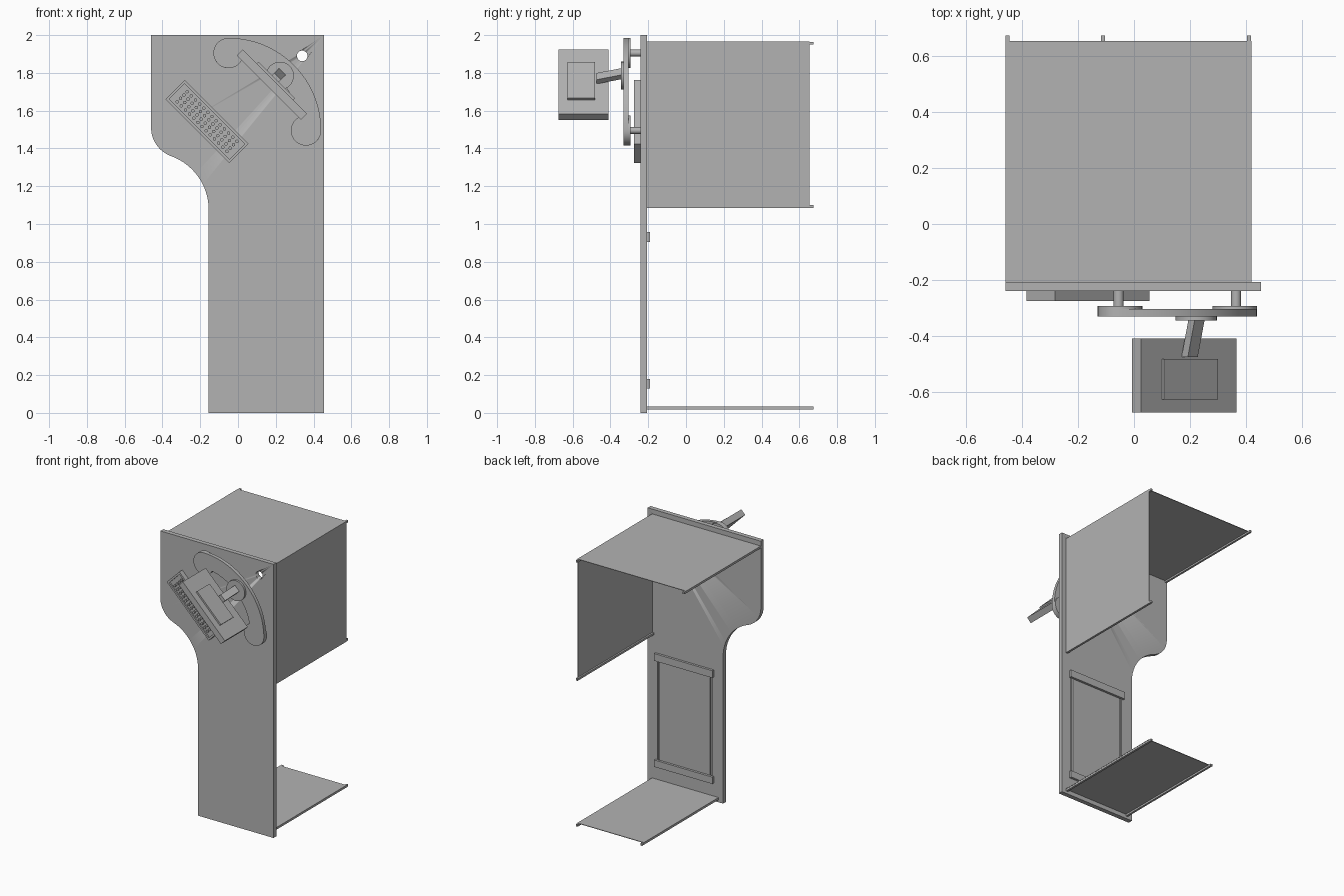
import bpy, bmesh
from math import sin, cos, radians
from mathutils import Matrix, Vector

if "Cube" in bpy.data.objects:
    bpy.data.objects.remove(bpy.data.objects["Cube"], do_unlink=True)

grey = bpy.data.materials.new("plain_grey")
grey.use_nodes = True
GREY = (0.45, 0.45, 0.45, 1)
grey.diffuse_color = GREY
grey.node_tree.nodes["Principled BSDF"].inputs["Base Color"].default_value = GREY

DIAGONAL = radians(45)


def finish(name, bm, smooth=False):
    bmesh.ops.recalc_face_normals(bm, faces=bm.faces)
    mesh = bpy.data.meshes.new(name)
    bm.to_mesh(mesh)
    bm.free()
    mesh.materials.append(grey)
    ob = bpy.data.objects.new(name, mesh)
    bpy.context.scene.collection.objects.link(ob)
    if smooth:
        bpy.ops.object.select_all(action="DESELECT")
        ob.select_set(True)
        bpy.context.view_layer.objects.active = ob
        bpy.ops.object.shade_smooth_by_angle(angle=radians(30))
    return ob


def box(name, x, y, z):
    """Box from its (low, high) range on each axis."""
    bm = bmesh.new()
    mid = [sum(r) / 2 for r in (x, y, z)]
    size = [r[1] - r[0] for r in (x, y, z)]
    bmesh.ops.create_cube(bm, size=1, matrix=Matrix.Translation(mid) @ Matrix.Diagonal((*size, 1)))
    return finish(name, bm)


def slab(name, outline, y):
    """Outline in x and z, extruded through a range of y."""
    bm = bmesh.new()
    face = bm.faces.new([bm.verts.new((px, y[0], pz)) for px, pz in outline])
    new = bmesh.ops.extrude_face_region(bm, geom=[face])["geom"]
    verts = [v for v in new if isinstance(v, bmesh.types.BMVert)]
    bmesh.ops.translate(bm, vec=(0, y[1] - y[0], 0), verts=verts)
    return finish(name, bm, smooth=True)


def arc(cx, cz, r, start, end, steps=16):
    angles = [radians(start + (end - start) * i / steps) for i in range(steps + 1)]
    return [(cx + r * cos(a), cz + r * sin(a)) for a in angles]


def disc(name, cx, cz, r, y, steps=32):
    return slab(name, arc(cx, cz, r, 0, 360, steps)[:-1], y)


def cut(target, cutter):
    cutter.hide_render = True
    cutter.hide_viewport = True
    mod = target.modifiers.new("cut", "BOOLEAN")
    mod.operation = "DIFFERENCE"
    mod.solver = "EXACT"
    mod.object = cutter


# Front panel with a stepped, S-curved side
FRONT, BACK = -0.24, -0.207
outline = [(0.455, 0), (0.455, 2), (-0.46, 2)]
outline += arc(-0.30, 1.51, 0.16, 180, 250)
outline += arc(-0.458, 1.075, 0.303, 70, 0)[1:]
outline += [(-0.155, 0)]
panel = slab("front_panel", outline, (FRONT, BACK))
cut(panel, disc("round_hole_cutter", 0.34, 1.89, 0.028, (-0.3, -0.1)))

# Access door on the back: two rails and two grooves
for name, z in (("upper_rail", (0.905, 0.958)), ("lower_rail", (0.13, 0.18))):
    box(name, (-0.08, 0.39), (BACK, -0.19), z)
for side, x in (("left", 0.36), ("right", -0.065)):
    cut(panel, box(side + "_groove_cutter", (x, x + 0.015), (-0.22, -0.1), (0.15, 0.93)))

# Cabinet sheets
T = 0.004
DEPTH = (BACK, 0.655)
box("top_sheet", (-0.46, 0.42), DEPTH, (1.965 - T, 1.965))
box("side_sheet", (0.42 - T, 0.42), DEPTH, (1.085, 1.965))
box("floor_sheet", (-0.118, 0.42), DEPTH, (0.035 - T, 0.035))

# Square rods that carry the sheets
W = 0.015
rods = {"top_right": (-0.46, 1.949), "top_left": (0.404, 1.949), "side_lower": (0.404, 1.085),
        "floor_right": (-0.118, 0.018), "floor_left": (0.404, 0.018)}
for name, (x, z) in rods.items():
    box(name + "_rod", (x, x + W), (BACK, 0.675), (z, z + W))

# Crescent plate with round lobes, held off the panel by posts
cx, cz, mid, lobe = -0.05, 1.495, 0.41, 0.08
crescent = arc(cx, cz, mid + lobe, 0, 90, 32)
crescent += arc(cx, cz + mid, lobe, 90, 333, 24)[1:]
crescent += arc(cx, cz, 0.38, 79, 11, 24)[1:]
crescent += arc(cx + mid, cz, lobe, 117, 360, 24)[1:-1]
slab("crescent_plate", crescent, (-0.33, -0.304))
for name, x, z in (("upper", cx, cz + mid), ("lower", cx + mid, cz)):
    disc(name + "_lobe_pad", x, z, lobe, (-0.304, -0.293))
    disc(name + "_post", x + 0.005 * (-1 if name == "upper" else 1), z, 0.018, (-0.295, FRONT), 24)
disc("stem_flange", 0.222, 1.785, 0.074, (-0.345, -0.33))

# Slanted stem
start, end = Vector((0.22, -0.335, 1.797)), Vector((0.199, -0.475, 1.77))
start.x += 0.005
bm = bmesh.new()
shape = bmesh.ops.create_cube(bm, size=1)["verts"]
for v in shape:
    u, n = v.co.x * 0.05, v.co.z * 0.032
    spot = start.lerp(end, v.co.y + 0.5)
    v.co = spot + Matrix.Rotation(DIAGONAL, 3, "Y") @ Vector((u, 0, n))
finish("stem", bm)

# Tilted holder with a raised plate
for name, size, lift in (("holder", (0.482, 0.265, 0.045), 0), ("holder_plate", (0.273, 0.145, 0.012), 0.0285)):
    bm = bmesh.new()
    bmesh.ops.create_cube(bm, size=1, matrix=Matrix.Diagonal((*size, 1)))
    centre = Vector((0.18, -0.5425 - (0.012 if lift else 0), 1.738))
    turn = Matrix.Rotation(DIAGONAL, 4, "Y")
    bm.transform(Matrix.Translation(centre) @ turn @ Matrix.Translation((0, 0, lift)))
    finish(name, bm)

# Tilted tray with a recessed face and a grid of round studs
place = Matrix.Translation((-0.164, -0.257, 1.5425)) @ Matrix.Rotation(DIAGONAL, 4, "Y")
bm = bmesh.new()
bmesh.ops.create_cube(bm, size=1, matrix=Matrix.Diagonal((0.478, 0.036, 0.143, 1)))
face = min(bm.faces, key=lambda f: f.calc_center_median().y)
bmesh.ops.inset_region(bm, faces=[face], thickness=0.02)
inner = bmesh.ops.extrude_face_region(bm, geom=[face])["geom"]
bmesh.ops.delete(bm, geom=[face], context="FACES_ONLY")
bmesh.ops.translate(bm, vec=(0, 0.01, 0), verts=[v for v in inner if isinstance(v, bmesh.types.BMVert)])
bm.transform(place)
finish("tray", bm)

bm = bmesh.new()
for col in range(13):
    for row in range(4):
        spot = Matrix.Translation(((col - 6) * 0.031, -0.011, (row - 1.5) * 0.025))
        bmesh.ops.create_cone(bm, cap_ends=True, segments=12, radius1=0.009, radius2=0.009, depth=0.01,
                              matrix=place @ spot @ Matrix.Rotation(radians(90), 4, "X"))
finish("tray_studs", bm, smooth=True)
